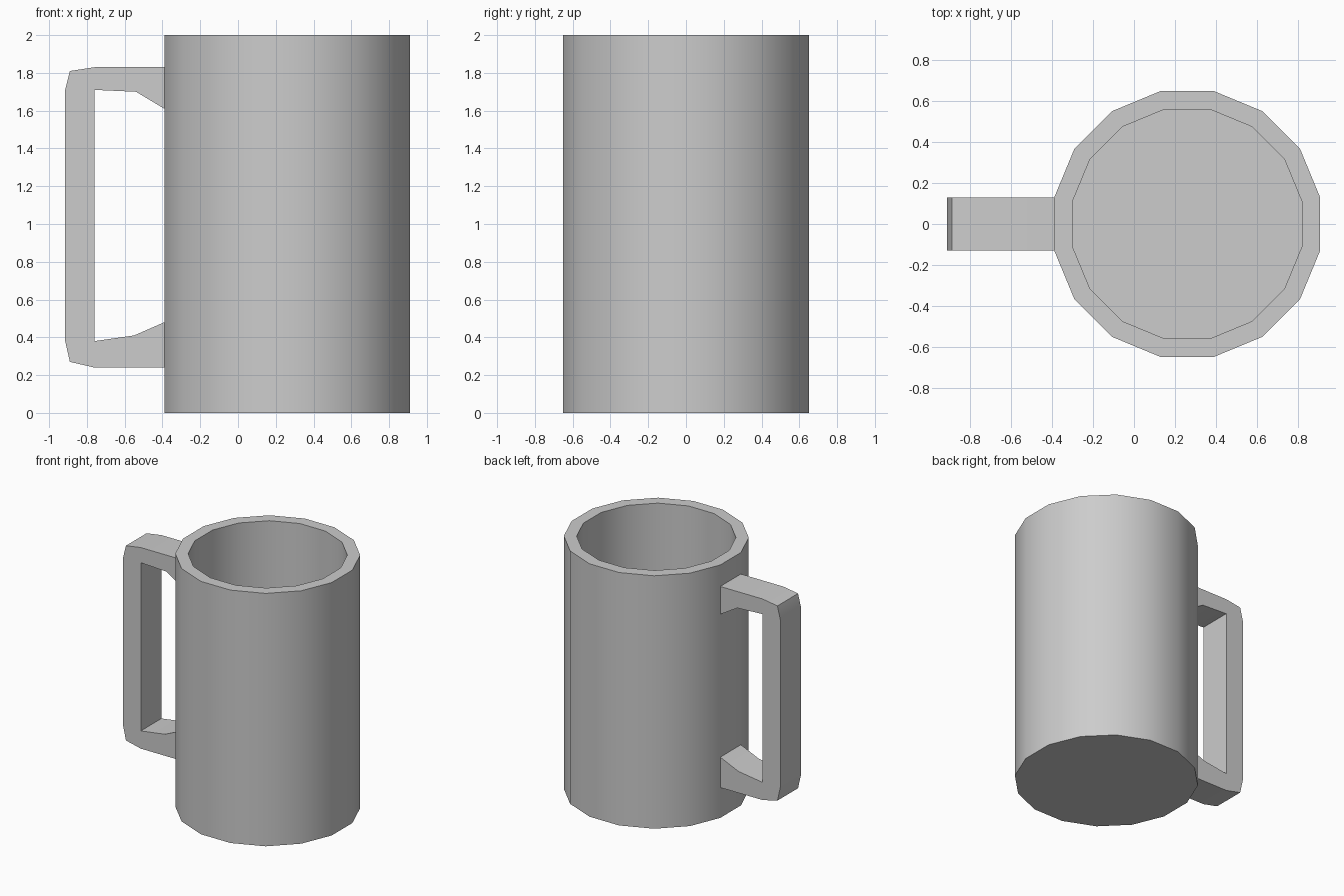
import bpy, bmesh, math

cube = bpy.data.objects.get("Cube")
if cube:
    bpy.data.objects.remove(cube, do_unlink=True)

grey = bpy.data.materials.new("plain_grey")
grey.use_nodes = True
colour = (0.604, 0.604, 0.604, 1)
grey.diffuse_color = colour
grey.node_tree.nodes["Principled BSDF"].inputs["Base Color"].default_value = colour

SIDES = 16
CENTRE_X = 0.26
HALF_STEP = math.pi / SIDES


def make_object(name, bm):
    bmesh.ops.recalc_face_normals(bm, faces=bm.faces)
    mesh = bpy.data.meshes.new(name)
    bm.to_mesh(mesh)
    bm.free()
    mesh.materials.append(grey)
    obj = bpy.data.objects.new(name, mesh)
    bpy.context.collection.objects.link(obj)
    bpy.ops.object.select_all(action="DESELECT")
    obj.select_set(True)
    bpy.context.view_layer.objects.active = obj
    bpy.ops.object.shade_smooth_by_angle(angle=math.radians(30))
    return obj


def ring(bm, apothem, z):
    radius = apothem / math.cos(HALF_STEP)
    angles = [(2 * i + 1) * HALF_STEP for i in range(SIDES)]
    return [bm.verts.new((CENTRE_X + radius * math.cos(a), radius * math.sin(a), z))
            for a in angles]


# Hollow cup: outer wall, rim, inner wall, floor
bm = bmesh.new()
rings = [ring(bm, a, z) for a, z in ((0.65, 0), (0.65, 2), (0.56, 2), (0.56, 0.1))]
for lower, upper in zip(rings, rings[1:]):
    for i in range(SIDES):
        j = (i + 1) % SIDES
        bm.faces.new((lower[i], lower[j], upper[j], upper[i]))
bm.faces.new(rings[0])
bm.faces.new(rings[-1])
cup = make_object("cup_body", bm)

# Crisp borders on the panel that carries the handle
sharp = cup.data.attributes.get("sharp_edge")
if sharp is None:
    sharp = cup.data.attributes.new("sharp_edge", "BOOLEAN", "EDGE")
for edge in cup.data.edges:
    ends = [cup.data.vertices[v].co for v in edge.vertices]
    if all(p.x < -0.38 for p in ends):
        sharp.data[edge.index].value = True

# Handle: side profile extruded across its width
profile = [(-0.37, 1.83), (-0.76, 1.83), (-0.89, 1.81), (-0.915, 1.71),
           (-0.915, 0.38), (-0.89, 0.27), (-0.76, 0.24), (-0.37, 0.24),
           (-0.37, 0.49), (-0.39, 0.48), (-0.55, 0.41), (-0.76, 0.38),
           (-0.76, 1.71), (-0.54, 1.70), (-0.39, 1.61), (-0.37, 1.60)]
HALF_WIDTH = 0.129
bm = bmesh.new()
side = bm.faces.new([bm.verts.new((x, -HALF_WIDTH, z)) for x, z in profile])
result = bmesh.ops.extrude_face_region(bm, geom=[side], use_keep_orig=True)
moved = [g for g in result["geom"] if isinstance(g, bmesh.types.BMVert)]
bmesh.ops.translate(bm, verts=moved, vec=(0, 2 * HALF_WIDTH, 0))
make_object("handle", bm)
